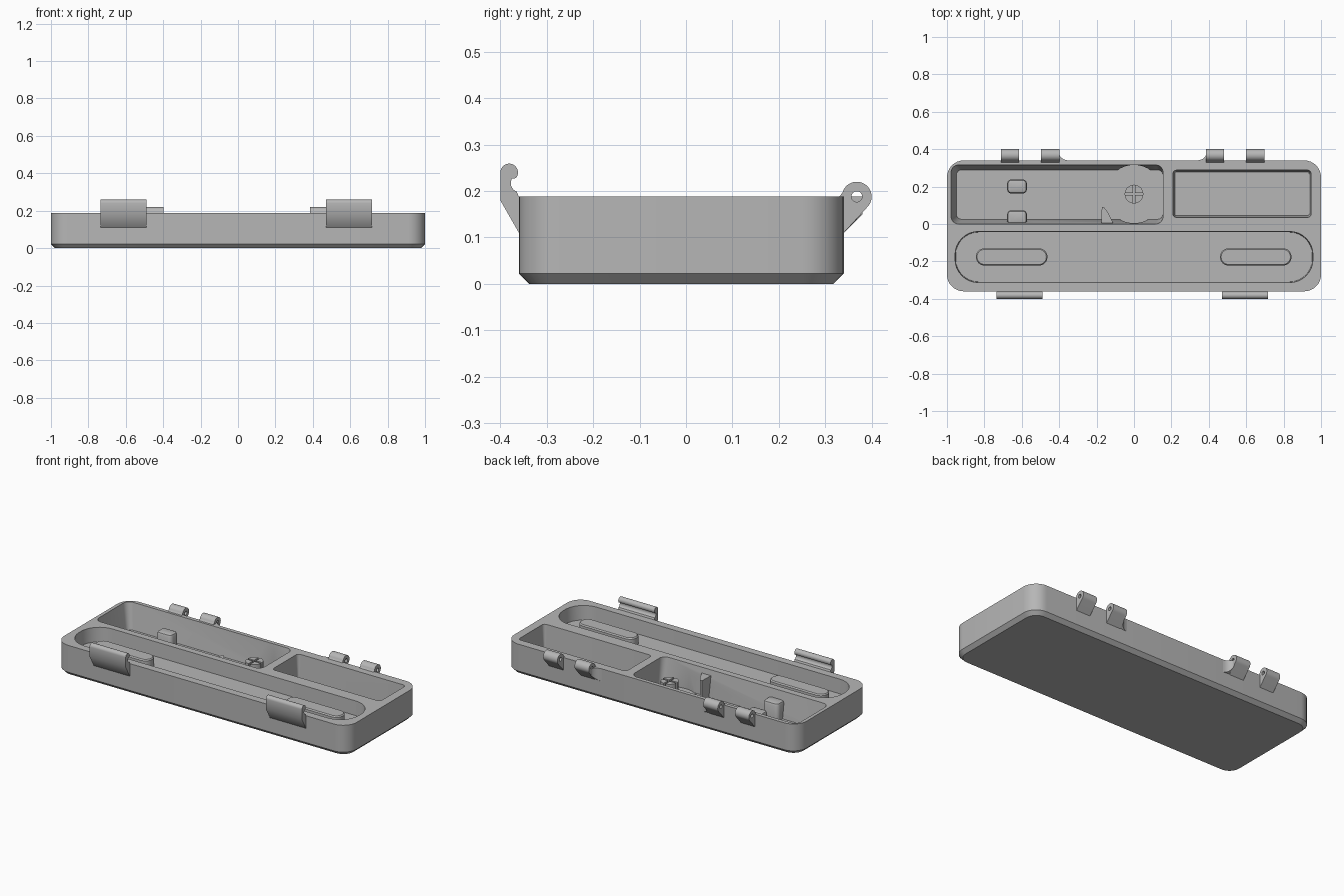
import bpy, bmesh, math
from math import cos, sin, pi, radians

if "Cube" in bpy.data.objects:
    bpy.data.objects.remove(bpy.data.objects["Cube"], do_unlink=True)

grey = bpy.data.materials.new("plain_grey")
grey.use_nodes = True
COLOUR = (0.47, 0.47, 0.47, 1)
grey.diffuse_color = COLOUR
grey.node_tree.nodes["Principled BSDF"].inputs["Base Color"].default_value = COLOUR

FLOOR = 0.03   # floor of the tool bay
TOP = 0.188    # rim of the tray


def loft(name, rings):
    """Solid skinned through matching closed rings of 3D points."""
    bm = bmesh.new()
    rows = [[bm.verts.new(p) for p in ring] for ring in rings]
    n = len(rows[0])
    for a, b in zip(rows, rows[1:]):
        for i in range(n):
            j = (i + 1) % n
            bm.faces.new((a[i], a[j], b[j], b[i]))
    bm.faces.new(rows[0][::-1])
    bm.faces.new(rows[-1])
    bmesh.ops.recalc_face_normals(bm, faces=bm.faces)
    mesh = bpy.data.meshes.new(name)
    bm.to_mesh(mesh)
    bm.free()
    mesh.materials.append(grey)
    ob = bpy.data.objects.new(name, mesh)
    bpy.context.collection.objects.link(ob)
    return ob


def arc(cx, cy, r, start, end, steps):
    angles = [radians(start + (end - start) * i / steps) for i in range(steps + 1)]
    return [(cx + r * cos(a), cy + r * sin(a)) for a in angles]


def rounded(x0, x1, y0, y1, r, z, steps=8):
    """Rounded rectangle ring at height z."""
    pts = []
    for k, (cx, cy) in enumerate([(x1 - r, y1 - r), (x0 + r, y1 - r),
                                  (x0 + r, y0 + r), (x1 - r, y0 + r)]):
        pts += arc(cx, cy, r, 90 * k, 90 * k + 90, steps)
    return [(x, y, z) for x, y in pts]


def slab(name, x0, x1, y0, y1, r, levels):
    """Stack of rounded rectangles; levels are (height, inset) pairs."""
    return loft(name, [rounded(x0 + d, x1 - d, y0 + d, y1 - d, max(r - d, 0.004), z)
                       for z, d in levels])


def column(name, x, y, r, z0, z1, steps=48):
    ring = arc(x, y, r, 0, 360, steps)[:-1]
    return loft(name, [[(a, b, z) for a, b in ring] for z in (z0, z1)])


def along_x(name, profile, x0, x1):
    """Extrude a side profile of (y, z) points between two x positions."""
    return loft(name, [[(x, y, z) for y, z in profile] for x in (x0, x1)])


def along_z(name, plan, z0, z1):
    return loft(name, [[(x, y, z) for x, y in plan] for z in (z0, z1)])


def cut(target, cutter):
    mod = target.modifiers.new("cut", "BOOLEAN")
    mod.operation, mod.solver, mod.object = "DIFFERENCE", "EXACT", cutter
    bpy.context.view_layer.objects.active = target
    bpy.ops.object.modifier_apply(modifier=mod.name)
    bpy.data.objects.remove(cutter, do_unlink=True)


parts = []

# Tray with chamfered base
tray = slab("tray", -1, 1, -0.36, 0.34, 0.09, [(0, 0.022), (0.022, 0), (TOP, 0)])
parts.append(tray)

# Tool bay with sloped walls, and its round well
bay = loft("bay_cutter", [rounded(-0.95, 0.155, 0.025, 0.29, 0.03, FLOOR),
                          rounded(-0.978, 0.155, 0, 0.316, 0.04, TOP),
                          rounded(-0.978, 0.155, 0, 0.316, 0.04, 0.3)])
cut(tray, bay)
cut(tray, column("well_cutter", 0, 0.16, 0.1555, FLOOR - 0.002, 0.3))

# Small rectangular bay and long front bay
cut(tray, slab("small_bay_cutter", 0.208, 0.947, 0.035, 0.288, 0.02,
               [(0.045, 0.01), (TOP, 0), (0.3, 0)]))
cut(tray, slab("long_bay_cutter", -0.957, 0.957, -0.313, -0.04, 0.125,
               [(0.1, 0.004), (TOP, 0), (0.3, 0)]))

# Raised rounded rests in the long bay
for side, x0, x1 in (("right", -0.845, -0.463), ("left", 0.46, 0.842)):
    parts.append(slab(side + "_rest", x0, x1, -0.222, -0.13, 0.045,
                      [(0.095, 0), (0.15, 0), (0.157, 0.006)]))

# Two locating blocks in the tool bay
for name, y0, y1 in (("rear_block", 0.163, 0.238), ("front_block", -0.005, 0.073)):
    parts.append(slab(name, -0.678, -0.573, y0, y1, 0.022,
                      [(FLOOR - 0.01, 0), (0.122, 0), (0.133, 0.005), (0.137, 0.015)]))

# Split post in the round well
post = column("split_post", 0, 0.16, 0.05, FLOOR - 0.01, 0.137, 32)
cut(post, slab("slot_cutter", -0.1, 0.1, 0.154, 0.166, 0.004, [(0.06, 0), (0.3, 0)]))
cut(post, slab("slot_cutter", -0.006, 0.006, 0.06, 0.26, 0.004, [(0.06, 0), (0.3, 0)]))
parts.append(post)

# Wedge-shaped retaining hook
parts.append(along_z("retaining_hook",
                     [(-0.175, -0.005), (-0.107, -0.005), (-0.135, 0.055),
                      (-0.16, 0.09), (-0.172, 0.09)], FLOOR - 0.01, 0.155))

# Hinge knuckles with pin holes
knuckle = [(0.33, 0.1)] + [(0.34, 0.11)] + arc(0.368, TOP, 0.032, -45, 165, 24) + [(0.33, TOP)]
for i, (x0, x1) in enumerate([(-0.71, -0.615), (-0.497, -0.398),
                              (0.385, 0.482), (0.6, 0.697)]):
    hinge = along_x("hinge_knuckle_%d" % (i + 1), knuckle, x0, x1)
    hole = arc(0.368, TOP, 0.0115, 0, 360, 20)[:-1]
    cut(hinge, along_x("pin_cutter", hole, x0 - 0.02, x1 + 0.02))
    parts.append(hinge)

# Curved gussets beside the inner knuckles
for side, x, s in (("right", -0.4, 1), ("left", 0.387, -1)):
    w, d = 0.05, 0.04
    curve = [(x + s * w * (1 - cos(t * pi / 12)), 0.34 + d * (1 - sin(t * pi / 12)))
             for t in range(7)]
    plan = [(x, 0.335)] + curve + [(x + s * w, 0.335)]
    # underside follows the slope of the knuckle
    low = [(a, b, 0.11 + max(b - 0.34, 0)) for a, b in plan]
    parts.append(loft(side + "_gusset", [low, [(a, b, TOP) for a, b in plan]]))

# Latch lips on the front
latch = ([(-0.35, 0.1), (-0.36, 0.11), (-0.4, 0.18)]
         + arc(-0.381, 0.24, 0.019, 180, -40, 16)
         + arc(-0.358, 0.217, 0.0195, 150, 250, 8)
         + [(-0.36, 0.187), (-0.35, 0.186)])
for side, x0, x1 in (("right", -0.735, -0.488), ("left", 0.47, 0.717)):
    parts.append(along_x(side + "_latch", latch, x0, x1))

# Smooth the curved walls, keep edges crisp
bpy.ops.object.select_all(action="DESELECT")
for ob in parts:
    ob.select_set(True)
bpy.context.view_layer.objects.active = tray
bpy.ops.object.shade_smooth_by_angle(angle=radians(30))
